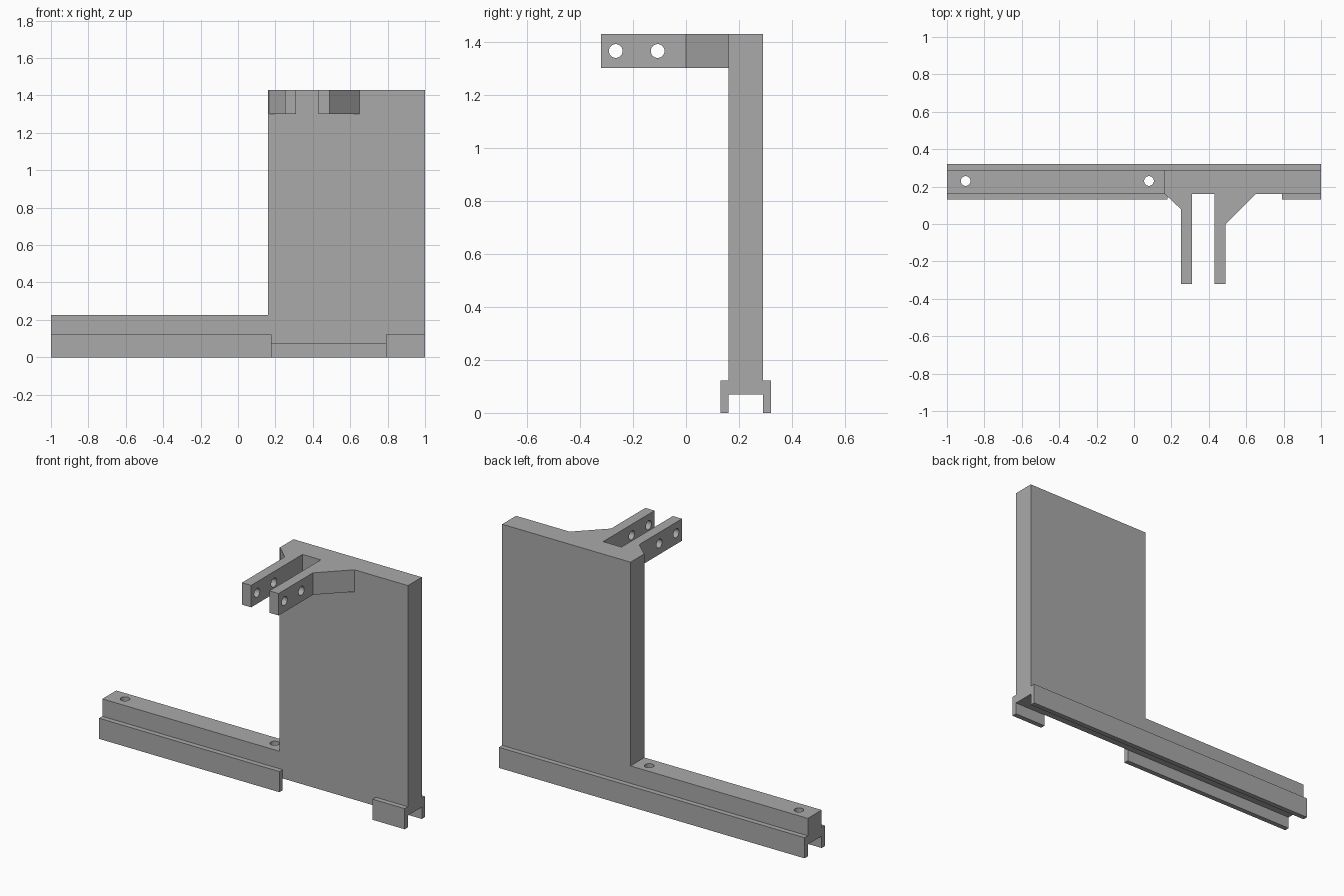
import bpy, bmesh
from mathutils import Matrix, Vector

old = bpy.data.objects.get("Cube")
if old:
    bpy.data.objects.remove(old, do_unlink=True)

grey = bpy.data.materials.new("plain grey")
grey.use_nodes = True
colour = (0.4, 0.4, 0.4, 1)
grey.diffuse_color = colour
grey.node_tree.nodes["Principled BSDF"].inputs["Base Color"].default_value = colour


def make_object(name, bm):
    bmesh.ops.recalc_face_normals(bm, faces=bm.faces)
    mesh = bpy.data.meshes.new(name)
    bm.to_mesh(mesh)
    bm.free()
    mesh.materials.append(grey)
    obj = bpy.data.objects.new(name, mesh)
    bpy.context.collection.objects.link(obj)
    return obj


def extrude(name, points, direction):
    """Extrude a closed outline of 3D points along a vector."""
    bm = bmesh.new()
    face = bm.faces.new([bm.verts.new(p) for p in points])
    result = bmesh.ops.extrude_face_region(bm, geom=[face], use_keep_orig=True)
    moved = [v for v in result["geom"] if isinstance(v, bmesh.types.BMVert)]
    bmesh.ops.translate(bm, verts=moved, vec=Vector(direction))
    return make_object(name, bm)


def drill(target, centre, axis, length, radius=0.026):
    """Cut a round hole through the target along x or z."""
    turn = Matrix.Rotation(1.5707963, 4, "Y") if axis == "x" else Matrix()
    bm = bmesh.new()
    bmesh.ops.create_cone(bm, cap_ends=True, segments=32, radius1=radius,
                          radius2=radius, depth=length,
                          matrix=Matrix.Translation(centre) @ turn)
    cutter = make_object("hole_cutter", bm)
    cutter.hide_render = True
    mod = target.modifiers.new("hole", "BOOLEAN")
    mod.operation = "DIFFERENCE"
    mod.solver = "EXACT"
    mod.object = cutter
    bpy.context.view_layer.objects.active = target
    bpy.ops.object.modifier_apply(modifier=mod.name)
    bpy.data.objects.remove(cutter, do_unlink=True)


FRONT, BACK, LIP = 0.16, 0.29, 0.03
BASE, TOP = 0.07, 1.43

# L-shaped body: low rail and tall plate in one piece
outline = [(-1, BASE), (1, BASE), (1, TOP), (FRONT, TOP), (FRONT, 0.225), (-1, 0.225)]
body = extrude("rail_and_plate", [(x, FRONT, z) for x, z in outline], (0, BACK - FRONT, 0))
for x in (-0.9, 0.08):
    drill(body, (x, 0.23, 0.15), "z", 0.4)

# Lips that form the channel under the rail
for name, x0, x1, y in (("back_lip", -1, 1, BACK),
                        ("front_long_lip", -1, 0.18, FRONT - LIP),
                        ("front_short_lip", 0.79, 1, FRONT - LIP)):
    corners = [(x0, y, 0), (x1, y, 0), (x1, y, 0.122), (x0, y, 0.122)]
    extrude(name, corners, (0, LIP, 0))

# Forked bracket: two braced arms with cross holes
arms = (("right_arm", [(0.165, FRONT), (0.25, 0.08), (0.25, -0.32), (0.31, -0.32), (0.31, FRONT)]),
        ("left_arm", [(0.43, FRONT), (0.43, -0.32), (0.49, -0.32), (0.49, 0), (0.65, FRONT)]))
for name, shape in arms:
    arm = extrude(name, [(x, y, 1.3) for x, y in shape], (0, 0, TOP - 1.3))
    middle = 0.28 if name == "right_arm" else 0.46
    for y in (-0.265, -0.107):
        drill(arm, (middle, y, 1.365), "x", 0.2)
